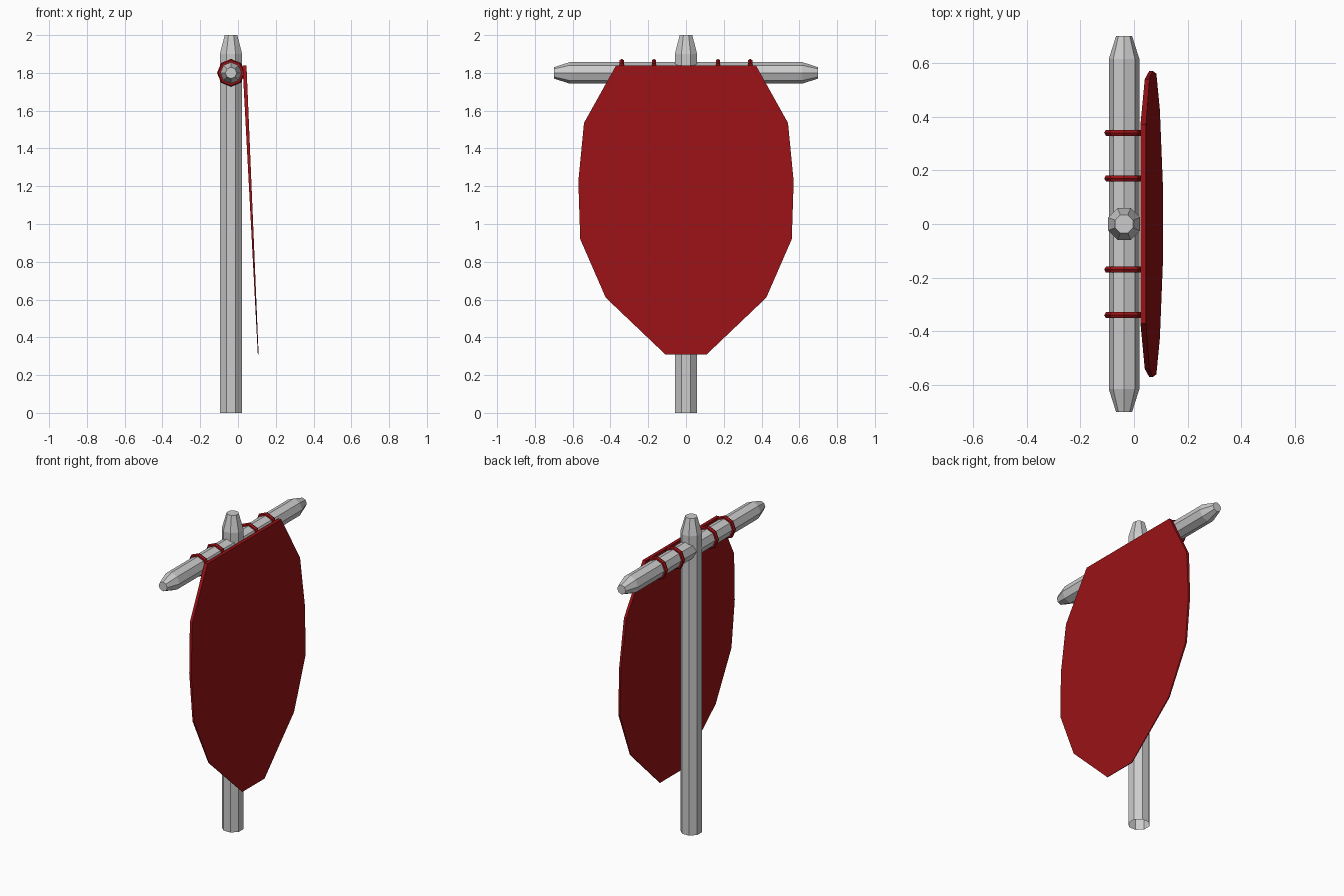
import bpy, bmesh, math
from mathutils import Matrix, Vector

if "Cube" in bpy.data.objects:
    bpy.data.objects.remove(bpy.data.objects["Cube"])

AXIS_X = -0.037   # shared x of pole and crossbar
BAR_Z = 1.80
SIDES = 8

red = bpy.data.materials.new("red_cloth")
red.diffuse_color = (0.32, 0.006, 0.008, 1)
red.use_nodes = True
red.node_tree.nodes["Principled BSDF"].inputs["Base Color"].default_value = red.diffuse_color


def make_object(name, bm, mat=None):
    bmesh.ops.recalc_face_normals(bm, faces=bm.faces)
    mesh = bpy.data.meshes.new(name)
    bm.to_mesh(mesh)
    bm.free()
    if mat:
        mesh.materials.append(mat)
    obj = bpy.data.objects.new(name, mesh)
    bpy.context.collection.objects.link(obj)
    return obj


def turned_rod(name, profile, matrix, phase=0.0, cap_start=True):
    """Low-poly rod from (radius, height) profile."""
    bm = bmesh.new()
    rings = []
    for r, h in profile:
        angles = [phase + 2 * math.pi * i / SIDES for i in range(SIDES)]
        rings.append([bm.verts.new(matrix @ Vector((r * math.cos(a), r * math.sin(a), h)))
                      for a in angles])
    for lo, hi in zip(rings, rings[1:]):
        for i in range(SIDES):
            j = (i + 1) % SIDES
            bm.faces.new((lo[i], lo[j], hi[j], hi[i]))
    if cap_start:
        bm.faces.new(rings[0][::-1])
    bm.faces.new(rings[-1])
    return make_object(name, bm)


# Upright pole with tapered tip, open at the foot
turned_rod("pole", [(0.064, 0), (0.064, 1.90), (0.036, 2.0)],
           Matrix.Translation((AXIS_X, 0, 0)), math.pi / SIDES, cap_start=False)

# Crossbar with tapered ends
turned_rod("crossbar", [(0.03, -0.7), (0.057, -0.615), (0.057, 0.615), (0.03, 0.7)],
           Matrix.Translation((AXIS_X, 0, BAR_Z)) @ Matrix.Rotation(-math.pi / 2, 4, 'X'))

# Hanging rings around the crossbar
for n, y in enumerate((-0.34, -0.17, 0.17, 0.34)):
    bpy.ops.mesh.primitive_torus_add(major_segments=8, minor_segments=6,
                                     major_radius=0.061, minor_radius=0.013,
                                     location=(AXIS_X, y, BAR_Z),
                                     rotation=(math.pi / 2, 0, 0))
    ring = bpy.context.object
    ring.name = f"hanging_ring_{n + 1}"
    ring.data.materials.append(red)

# Banner: mirrored outline, slanting outward and thinning towards the bottom
half = [(0.37, 1.84), (0.54, 1.535), (0.57, 1.225), (0.56, 0.92), (0.425, 0.61), (0.11, 0.31)]
outline = half + [(-y, z) for y, z in reversed(half)]
bm = bmesh.new()
back, front = [], []
for y, z in outline:
    t = (1.84 - z) / 1.53
    back.append(bm.verts.new((0.024 + 0.081 * t, y, z)))
    front.append(bm.verts.new((0.045 + 0.064 * t, y, z)))
bm.faces.new(back)
bm.faces.new(front[::-1])
for i in range(len(outline)):
    j = (i + 1) % len(outline)
    bm.faces.new((back[i], back[j], front[j], front[i]))
make_object("banner", bm, red)
